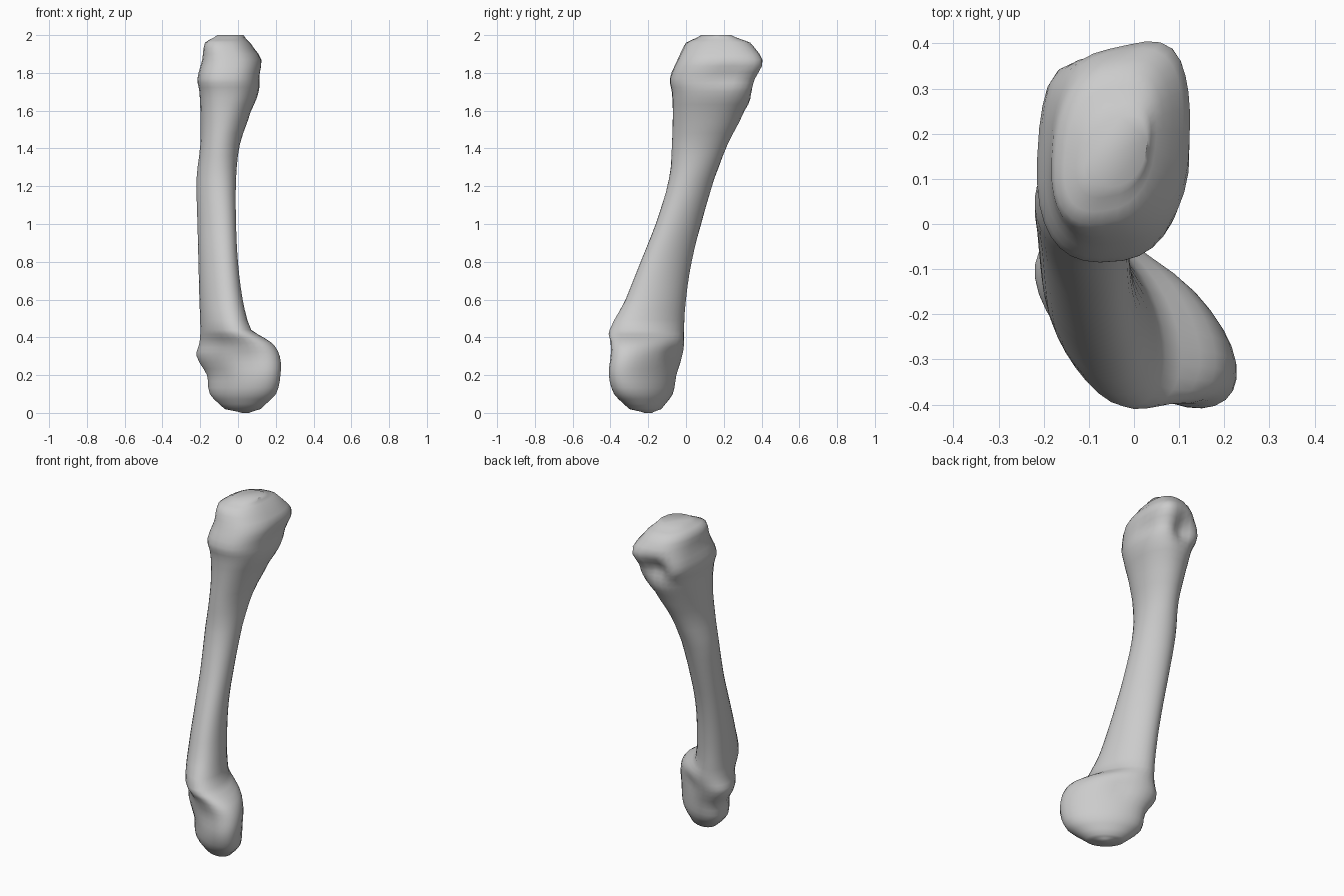
import bpy, bmesh, math
from mathutils import Vector

if "Cube" in bpy.data.objects:
    bpy.data.objects.remove(bpy.data.objects["Cube"])

# Shaft and end sections: z, x min, x max, y min, y max, diagonal lean (-1..1)
SECTIONS = [
    (0.00, 0.02, 0.06, -0.22, -0.18, -0.3),
    (0.02, -0.07, 0.12, -0.30, -0.13, -0.4),
    (0.10, -0.15, 0.20, -0.38, -0.07, -0.5),
    (0.20, -0.165, 0.218, -0.405, -0.05, -0.55),
    (0.30, -0.22, 0.218, -0.40, -0.02, -0.55),
    (0.37, -0.205, 0.18, -0.40, -0.01, -0.5),
    (0.44, -0.20, 0.07, -0.395, -0.01, -0.42),
    (0.60, -0.205, 0.025, -0.32, 0.00, -0.35),
    (0.80, -0.21, 0.00, -0.24, 0.03, -0.35),
    (1.00, -0.215, -0.01, -0.16, 0.08, -0.3),
    (1.24, -0.22, -0.01, -0.09, 0.15, -0.15),
    (1.42, -0.20, 0.01, -0.075, 0.22, 0.0),
    (1.60, -0.20, 0.07, -0.07, 0.31, 0.05),
    (1.70, -0.205, 0.11, -0.075, 0.36, 0.1),
    (1.77, -0.215, 0.115, -0.085, 0.385, 0.1),
    (1.87, -0.19, 0.125, -0.045, 0.40, 0.15),
    (1.96, -0.175, 0.065, 0.00, 0.34, 0.25),
    (2.00, -0.11, 0.03, 0.08, 0.24, 0.35),
]
# Knobs and hollows: centre, reach, outward push
BUMPS = [
    ((-0.03, -0.40, 0.42), 0.08, 0.012),   # front ridge above the head
    ((0.06, -0.37, 0.28), 0.07, -0.015),   # groove on the head front
    ((0.02, -0.08, 0.30), 0.07, -0.015),   # groove behind the head
    ((0.19, -0.35, 0.22), 0.10, 0.01),     # head
    ((-0.05, 0.38, 1.77), 0.07, -0.06),    # rear hollow
    ((0.13, 0.22, 1.79), 0.05, -0.015),    # side hollow
    ((0.08, 0.39, 1.84), 0.07, 0.02),      # rear right knob
    ((-0.18, 0.33, 1.79), 0.07, 0.015),    # rear left knob
]
SIDES, STEPS = 32, 3


def spline(p0, p1, p2, p3, t):
    return [0.5 * (2 * b + (c - a) * t + (2 * a - 5 * b + 4 * c - d) * t * t
                   + (3 * b - a - 3 * c + d) * t ** 3)
            for a, b, c, d in zip(p0, p1, p2, p3)]


def refined(rows):
    out = []
    for i in range(len(rows) - 1):
        q = [rows[min(max(i + k, 0), len(rows) - 1)] for k in (-1, 0, 1, 2)]
        for s in range(STEPS):
            t = s / STEPS
            row = spline(*q, t)
            row[0] = q[1][0] + (q[2][0] - q[1][0]) * t
            out.append(row)
    return out + [list(rows[-1])]


def squared(v, power):
    return math.copysign(abs(v) ** power, v)


# Long bone: leaning ellipses, boxier towards the upper end, joined into one skin
bm = bmesh.new()
rings = []
for z, x0, x1, y0, y1, lean in refined(SECTIONS):
    cx, cy, a, b = (x0 + x1) / 2, (y0 + y1) / 2, (x1 - x0) / 2, (y1 - y0) / 2
    phase = math.asin(lean)
    power = 1 - 0.2 * min(max((z - 1.5) / 0.25, 0), 1)
    ring = []
    for k in range(SIDES):
        t = math.tau * (k + 0.5) / SIDES
        p = Vector((cx + a * squared(math.cos(t), power),
                    cy + b * squared(math.sin(t + phase), power), z))
        out = (p - Vector((cx, cy, z))).normalized()
        push = sum(amt * math.exp(-((p - Vector(c)).length / r) ** 2)
                   for c, r, amt in BUMPS)
        ring.append(bm.verts.new(p + out * push))
    rings.append(ring)
for lo, hi in zip(rings, rings[1:]):
    for k in range(SIDES):
        n = (k + 1) % SIDES
        bm.faces.new((lo[k], lo[n], hi[n], hi[k]))
bm.faces.new(rings[0][::-1])
bm.faces.new(rings[-1])
bmesh.ops.recalc_face_normals(bm, faces=bm.faces)

mesh = bpy.data.meshes.new("long_bone")
bm.to_mesh(mesh)
bm.free()
bone = bpy.data.objects.new("long_bone", mesh)
bpy.context.collection.objects.link(bone)
bpy.context.view_layer.objects.active = bone
bone.select_set(True)
bpy.ops.object.shade_smooth_by_angle(angle=math.radians(60))
